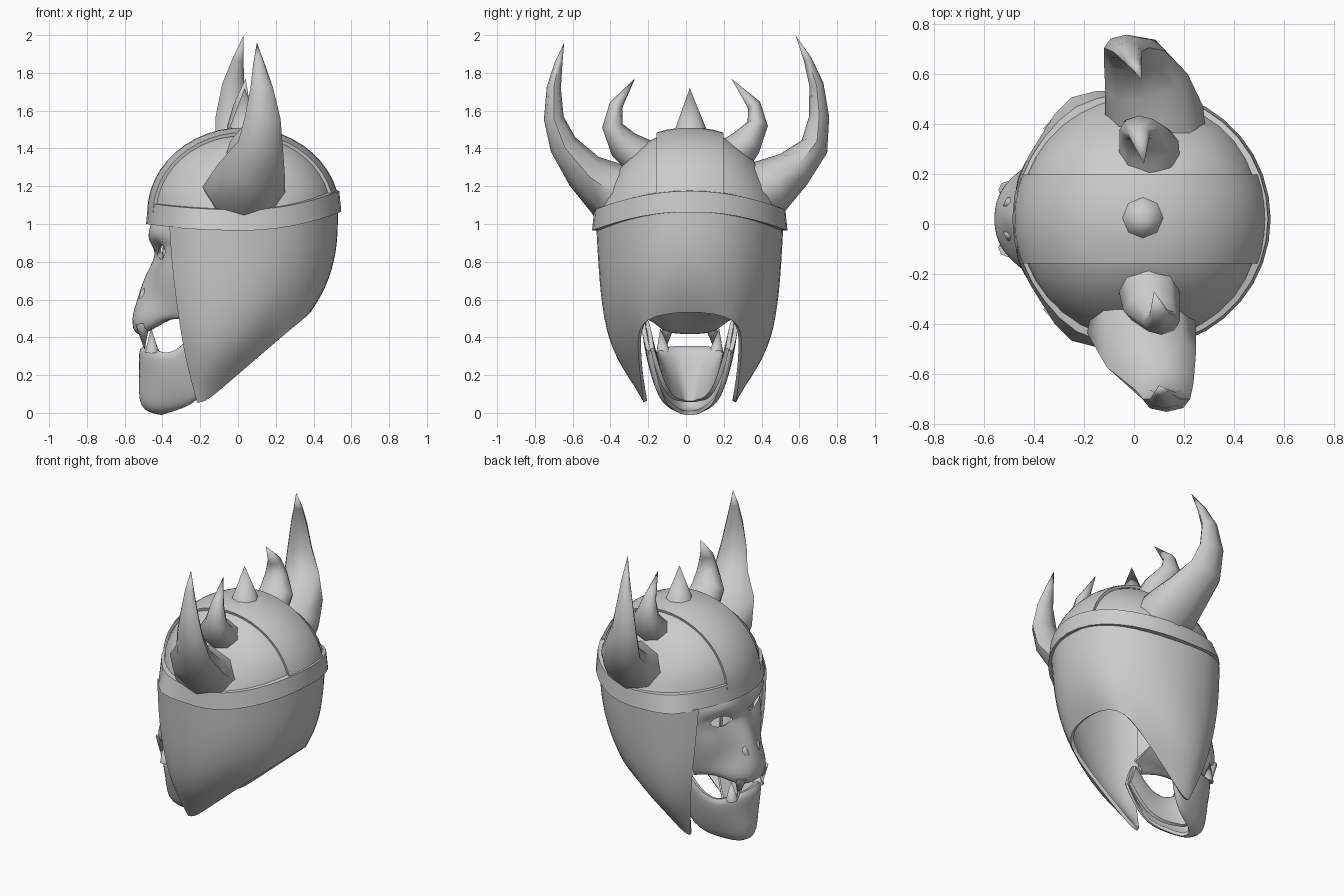
import bpy, bmesh, math
from mathutils import Vector

CY = 0.02   # symmetry plane of the helmet and mask
CX = 0.03   # centre of the dome


def make(name, verts, faces, loc=(0, 0, 0), angle=35, mirror=False, sub=0, thick=0):
    me = bpy.data.meshes.new(name)
    me.from_pydata([tuple(v) for v in verts], [], faces)
    bm = bmesh.new()
    bm.from_mesh(me)
    bmesh.ops.recalc_face_normals(bm, faces=bm.faces)
    bm.to_mesh(me)
    bm.free()
    ob = bpy.data.objects.new(name, me)
    ob.location = loc
    bpy.context.collection.objects.link(ob)
    if mirror:
        m = ob.modifiers.new("mirror", 'MIRROR')
        m.use_axis = (False, True, False)
        m.use_clip = True
    if sub:
        s = ob.modifiers.new("smooth", 'SUBSURF')
        s.levels = s.render_levels = sub
        s.boundary_smooth = 'PRESERVE_CORNERS'
    if thick:
        s = ob.modifiers.new("thickness", 'SOLIDIFY')
        s.thickness = thick
        s.offset = 0
    bpy.ops.object.select_all(action='DESELECT')
    ob.select_set(True)
    bpy.context.view_layer.objects.active = ob
    if ob.modifiers:
        bpy.ops.object.convert(target='MESH')
    bpy.ops.object.shade_smooth_by_angle(angle=math.radians(angle))
    return ob


def grid_faces(rows, cols, wrap=False, skip=()):
    return [(r * cols + c, r * cols + (c + 1) % cols,
             (r + 1) * cols + (c + 1) % cols, (r + 1) * cols + c)
            for r in range(rows - 1) for c in range(cols if wrap else cols - 1)
            if (r, c) not in skip]


def sheet(name, rows, thick, skip=()):
    """Half sheet mirrored across y, smoothed and thickened."""
    verts = [p for row in rows for p in row]
    return make(name, verts, grid_faces(len(rows), len(rows[0]), skip=skip),
                (0, CY, 0), 40, True, 2, thick)


def horn(name, path, sides=8):
    """Tapered elliptical tube: x, y, z, half width along x, half width across."""
    pts = [Vector(p[:3]) for p in path]
    verts = []
    for i in range(len(path) - 1):
        t = (pts[i + 1] - pts[max(i - 1, 0)]).normalized()
        n = t.cross(Vector((1, 0, 0))).normalized()
        u = n.cross(t)
        for k in range(sides):
            a = 2 * math.pi * k / sides
            verts.append(pts[i] + u * math.cos(a) * path[i][3] + n * math.sin(a) * path[i][4])
    rows = len(path) - 1
    faces = grid_faces(rows, sides, True) + [tuple(range(sides))]
    verts.append(pts[-1])
    b = (rows - 1) * sides
    faces += [(b + k, b + (k + 1) % sides, len(verts) - 1) for k in range(sides)]
    return make(name, verts, faces, angle=60)


def cone(name, base, tip, r, sides=8):
    return horn(name, [(*base, r, r), (*tip, 0, 0)], sides)


# Dome cap, slightly pinched on its left and right flanks
SEG, RINGS, ZB = 36, 9, 1.06
verts = []
for r in range(RINGS):
    t = math.pi / 2 * r / RINGS
    for s in range(SEG):
        a = 2 * math.pi * s / SEG
        k = 0.495 * math.cos(t) * (1 - 0.12 * math.sin(2 * t) * math.sin(a) ** 4)
        verts.append((k * math.cos(a), k * math.sin(a), ZB + 0.435 * math.sin(t)))
verts.append((0, 0, ZB + 0.435))
faces = grid_faces(RINGS, SEG, True)
b = (RINGS - 1) * SEG
faces += [(b + s, b + (s + 1) % SEG, len(verts) - 1) for s in range(SEG)]
make("dome", verts, faces, (CX, CY, 0))

# Raised band running front to back over the dome
verts, N, W = [], 24, [-0.175, -0.12, -0.06, 0, 0.06, 0.12, 0.175]
for i in range(N + 1):
    t = math.pi * i / N
    for y in W:
        k = math.sqrt(1 - (y / 0.505) ** 2)
        verts.append((0.502 * k * math.cos(t), y, ZB + 0.443 * k * math.sin(t)))
make("dome_band", verts, grid_faces(N + 1, len(W)), (CX, CY, 0), thick=0.018)

# Rim ring, lifted at front and back, flared to corners beside the face
verts = []
for s in range(SEG):
    a = 2 * math.pi * s / SEG
    c, sn = math.cos(a), math.sin(a)
    z = 0.965 + (0.1 if c > 0 else 0.035) * c * c
    flare = 0.045 * math.exp(-((math.degrees(math.acos(c)) - 120) / 14) ** 2)
    for r, h in ((0.517 + flare, 0), (0.506 + flare * 0.3, 0.11), (0.47, 0.115), (0.485 + flare, 0.0)):
        verts.append((r * c, r * sn, z + h))
faces = [(s * 4 + k, s * 4 + (k + 1) % 4, (s + 1) % SEG * 4 + (k + 1) % 4, (s + 1) % SEG * 4 + k)
         for s in range(SEG) for k in range(4)]
make("rim", verts, faces, (CX, CY, 0))

# Cheek and neck guard, columns from front edge to the back centre
sheet("neck_guard", [
    [(-.355, .355, .99), (-.345, .365, .8), (-.315, .365, .55), (-.275, .33, .3), (-.215, .235, .06)],
    [(-.25, .475, .99), (-.225, .465, .77), (-.205, .445, .5), (-.19, .39, .27), (-.175, .235, .06)],
    [(.05, .50, .99), (.05, .485, .76), (.01, .46, .5), (-.03, .39, .3), (-.03, .255, .19)],
    [(.35, .395, 1.03), (.3, .40, .8), (.24, .39, .62), (.19, .34, .47), (.17, .27, .36)],
    [(.495, .2, 1.07), (.49, .21, .87), (.455, .23, .72), (.41, .245, .61), (.355, .26, .515)],
    [(.53, 0, 1.08), (.53, 0, .88), (.485, 0, .72), (.44, 0, .63), (.385, 0, .55)],
], 0.022)

# Face mask with eye openings, continuing into the palate
sheet("face_mask", [
    [(-.44, 0, 1.03), (-.44, .08, 1.03), (-.42, .17, 1.03), (-.38, .25, 1.03), (-.31, .34, 1.03)],
    [(-.455, 0, .93), (-.485, .08, .92), (-.48, .17, .945), (-.42, .26, .95), (-.32, .35, .94)],
    [(-.43, 0, .87), (-.42, .08, .85), (-.405, .17, .90), (-.375, .26, .89), (-.31, .35, .88)],
    [(-.445, 0, .80), (-.41, .08, .82), (-.395, .17, .80), (-.375, .26, .84), (-.31, .35, .82)],
    [(-.505, 0, .7), (-.465, .06, .71), (-.435, .16, .72), (-.405, .26, .73), (-.30, .35, .72)],
    [(-.53, 0, .6), (-.50, .08, .6), (-.45, .16, .6), (-.39, .24, .6), (-.29, .33, .6)],
    [(-.56, 0, .5), (-.55, .09, .5), (-.49, .17, .5), (-.39, .23, .52), (-.28, .30, .51)],
    [(-.54, 0, .40), (-.53, .08, .40), (-.48, .15, .43), (-.38, .21, .51), (-.27, .28, .5)],
    [(-.45, 0, .47), (-.44, .06, .47), (-.41, .12, .48), (-.36, .18, .52), (-.26, .25, .52)],
    [(-.2, 0, .6), (-.2, .06, .6), (-.2, .12, .58), (-.2, .18, .56), (-.19, .24, .54)],
], 0.022, skip={(2, 1), (2, 2)})

# Lower jaw, wedge shaped, from the inner chin over the lip and back under
sheet("lower_jaw", [
    [(-.41, 0, .06), (-.40, .03, .06), (-.37, .05, .07), (-.31, .08, .07), (-.2, .14, .13), (-.12, .2, .34)],
    [(-.45, 0, .33), (-.45, .07, .33), (-.42, .12, .32), (-.36, .16, .29), (-.28, .2, .35), (-.19, .225, .5)],
    [(-.525, 0, .37), (-.515, .08, .37), (-.48, .155, .36), (-.38, .2, .31), (-.28, .24, .37), (-.17, .25, .5)],
    [(-.51, 0, .2), (-.5, .07, .2), (-.455, .13, .2), (-.36, .175, .18), (-.24, .21, .22), (-.14, .24, .42)],
    [(-.53, 0, .02), (-.51, .05, .02), (-.44, .085, .02), (-.33, .11, .025), (-.19, .165, .07), (-.1, .22, .33)],
    [(-.41, 0, .0), (-.40, .03, .0), (-.37, .055, .01), (-.31, .085, .03), (-.19, .15, .08), (-.11, .21, .33)],
], 0.022)

# Fangs, nostril wings and slit pupils on both sides
for side, s in (("left", 1), ("right", -1)):
    def at(x, y, z):
        return (x, CY + s * y, z)
    cone(f"upper_fang_{side}", at(-.505, .115, .47), at(-.495, .13, .335), .038)
    cone(f"lower_fang_{side}", at(-.455, .14, .32), at(-.46, .155, .45), .038)
    horn(f"nostril_wing_{side}", [(*at(-.50, .05, .59), .025, .02), (*at(-.495, .065, .63), .025, .025),
                                  (*at(-.47, .06, .69), 0, 0)], 6)
    horn(f"pupil_{side}", [(*at(-.39, .165, .79), .006, .008), (*at(-.39, .165, .845), .012, .016),
                           (*at(-.395, .165, .905), 0, 0)], 6)

# Top spike and four curved horns
cone("top_spike", (.035, CY + .005, 1.47), (.035, CY, 1.72), .095)
horn("large_horn_right", [(.035, -.33, 1.15, .2, .17), (.03, -.41, 1.18, .22, .155),
                          (.07, -.54, 1.28, .185, .108), (.12, -.65, 1.42, .12, .075),
                          (.13, -.70, 1.56, .095, .053), (.125, -.70, 1.72, .06, .038),
                          (.11, -.675, 1.85, .03, .021), (.10, -.645, 1.96, 0, 0)])
horn("large_horn_left", [(.10, .34, 1.15, .19, .17), (.08, .44, 1.195, .2, .155),
                         (.05, .57, 1.29, .17, .108), (.0, .68, 1.41, .125, .075),
                         (-.03, .705, 1.57, .09, .053), (-.025, .69, 1.74, .058, .038),
                         (.0, .645, 1.87, .03, .022), (.03, .58, 2.0, 0, 0)])
horn("small_horn_right", [(.055, -.22, 1.34, .125, .11), (.07, -.33, 1.42, .115, .085),
                          (.11, -.39, 1.52, .075, .055), (.105, -.37, 1.63, .044, .036),
                          (.08, -.27, 1.77, 0, 0)])
horn("small_horn_left", [(.06, .24, 1.35, .125, .11), (.06, .32, 1.43, .12, .085),
                         (.02, .38, 1.53, .08, .055), (.02, .36, 1.63, .044, .036),
                         (.04, .24, 1.77, 0, 0)])
